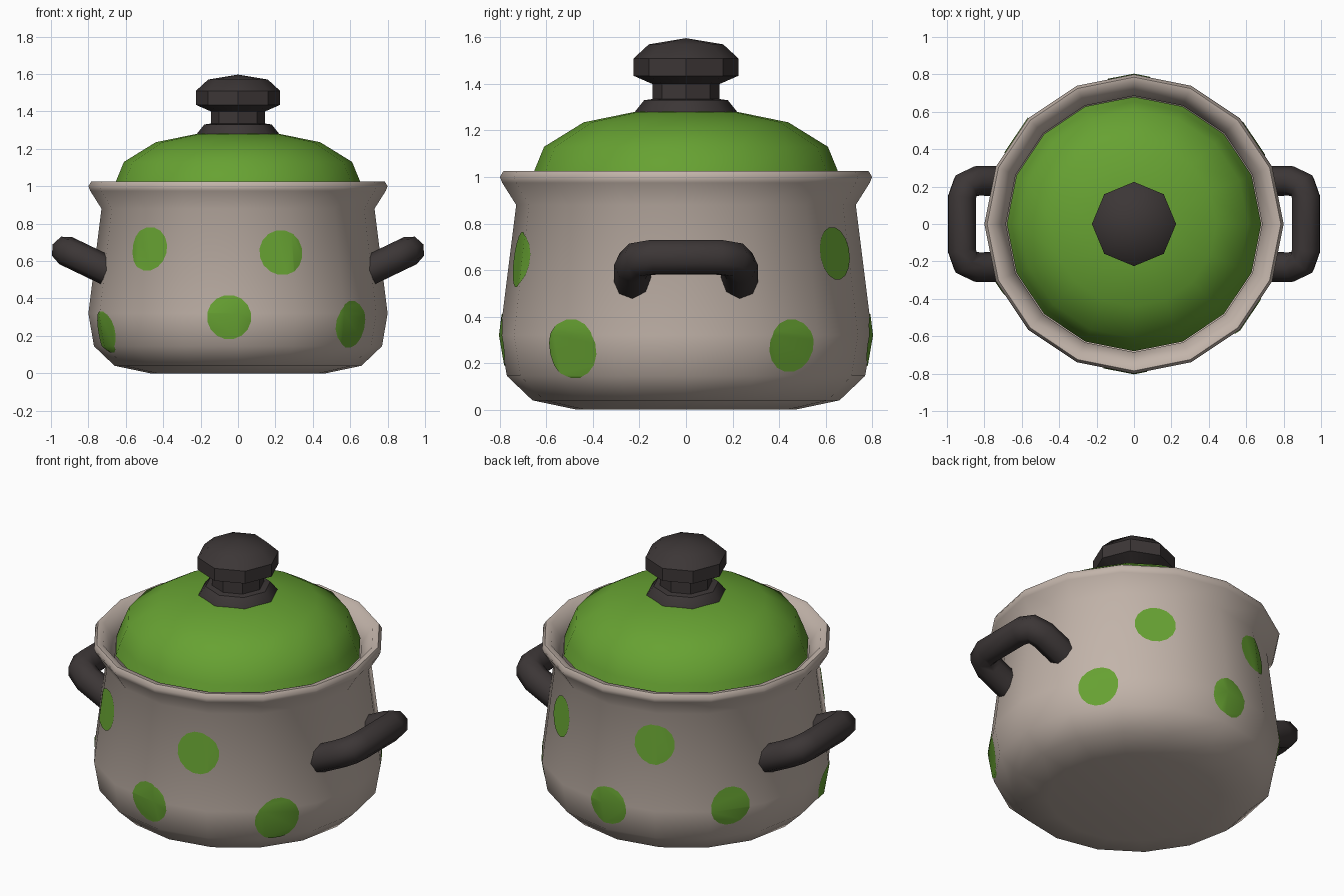
import bpy, bmesh, math
from mathutils import Vector

if "Cube" in bpy.data.objects:
    bpy.data.objects.remove(bpy.data.objects["Cube"])


def material(name, rgb):
    m = bpy.data.materials.new(name)
    m.diffuse_color = (*rgb, 1)
    m.use_nodes = True
    m.node_tree.nodes["Principled BSDF"].inputs["Base Color"].default_value = m.diffuse_color
    return m


CREAM = material("cream_enamel", (0.54, 0.455, 0.40))
GREEN = material("green_enamel", (0.135, 0.36, 0.032))
DARK = material("dark_plastic", (0.045, 0.037, 0.037))


def finish(obj, mat, angle=60):
    obj.data.materials.append(mat)
    bpy.ops.object.select_all(action='DESELECT')
    obj.select_set(True)
    bpy.context.view_layer.objects.active = obj
    bpy.ops.object.shade_smooth_by_angle(angle=math.radians(angle))


def from_bmesh(name, bm, mat, angle=60):
    me = bpy.data.meshes.new(name)
    bm.to_mesh(me)
    bm.free()
    obj = bpy.data.objects.new(name, me)
    bpy.context.collection.objects.link(obj)
    finish(obj, mat, angle)
    return obj


def lathe(profile, sides):
    """Revolve (radius, z) points around z; radius 0 makes a pole."""
    bm = bmesh.new()
    rings = []
    for r, z in profile:
        if r == 0:
            rings.append([bm.verts.new((0, 0, z))] * sides)
        else:
            rings.append([bm.verts.new((r * math.cos(2 * math.pi * i / sides),
                                        r * math.sin(2 * math.pi * i / sides), z))
                          for i in range(sides)])
    for a, b in zip(rings, rings[1:]):
        for i in range(sides):
            j = (i + 1) % sides
            bm.faces.new(list(dict.fromkeys((a[i], a[j], b[j], b[i]))))
    bm.normal_update()
    return bm


# Pot body: outside, flared rim, then inside
WALL = [(0.47, 0), (0.66, 0.04), (0.77, 0.145), (0.80, 0.32), (0.73, 0.88)]
RIM = [(0.79, 0.975), (0.80, 1.0), (0.785, 1.025), (0.75, 1.02), (0.685, 0.91)]
INSIDE = [(0.75, 0.32), (0.70, 0.14), (0.45, 0.05), (0, 0.05)]
from_bmesh("pot_body", lathe([(0, 0)] + WALL + RIM + INSIDE, 16), CREAM)

# Domed lid sitting inside the rim
from_bmesh("lid", lathe([(0.66, 0.93), (0.68, 0.95), (0.655, 1.02), (0.61, 1.13),
                         (0.44, 1.235), (0.22, 1.28), (0, 1.29)], 16), GREEN)

# Lid knob: flange, neck and faceted head
from_bmesh("lid_knob", lathe([(0.225, 1.26), (0.22, 1.28), (0.18, 1.33), (0.145, 1.335),
                              (0.145, 1.40), (0.225, 1.435), (0.225, 1.51),
                              (0.16, 1.57), (0, 1.597)], 8), DARK, 40)

# Side handles: tilted U-shaped tubes
for side, label in ((1, "right"), (-1, "left")):
    half = [(0.70, 0.23), (0.84, 0.23), (0.90, 0.205), (0.92, 0.14)]
    path = half + [(x, -y) for x, y in reversed(half)]
    cu = bpy.data.curves.new(label + "_handle", 'CURVE')
    cu.dimensions = '3D'
    cu.bevel_depth = 0.08
    cu.bevel_resolution = 2
    cu.use_fill_caps = True
    sp = cu.splines.new('POLY')
    sp.points.add(len(path) - 1)
    for p, (x, y) in zip(sp.points, path):
        p.co = (side * x, y, 0.655 + (x - 0.92) * 0.48, 1)
    tmp = bpy.data.objects.new("handle_path", cu)
    bpy.context.collection.objects.link(tmp)
    bpy.context.view_layer.update()
    me = bpy.data.meshes.new_from_object(tmp.evaluated_get(bpy.context.evaluated_depsgraph_get()))
    bpy.data.objects.remove(tmp)
    handle = bpy.data.objects.new(label + "_handle", me)
    bpy.context.collection.objects.link(handle)
    finish(handle, DARK, 50)

# Painted spots: pieces of the outer wall cut to a round outline, (angle, z, radius)
SPOTS = [(-129.5, 0.665, 0.115), (-72, 0.645, 0.118), (59, 0.672, 0.112), (111.5, 0.70, 0.112),
         (-93.5, 0.30, 0.117), (-39, 0.262, 0.125), (35.5, 0.275, 0.112), (92, 0.30, 0.112),
         (143, 0.335, 0.112), (-156.5, 0.22, 0.11)]
for n, (deg, z, rad) in enumerate(SPOTS):
    bm = lathe([(r + 0.004, h) for r, h in WALL], 16)
    t = math.radians(deg)
    out = Vector((math.cos(t), math.sin(t), 0))
    tangent = Vector((-math.sin(t), math.cos(t), 0))
    cuts = [(out * 0.3, -out)]
    for k in range(16):
        a = 2 * math.pi * k / 16
        d = tangent * math.cos(a) + Vector((0, 0, math.sin(a)))
        cuts.append((Vector((0, 0, z)) + d * rad, d))
    for co, no in cuts:
        bmesh.ops.bisect_plane(bm, geom=bm.verts[:] + bm.edges[:] + bm.faces[:],
                               plane_co=co, plane_no=no, clear_outer=True)
    from_bmesh(f"spot_{n + 1}", bm, GREEN)
